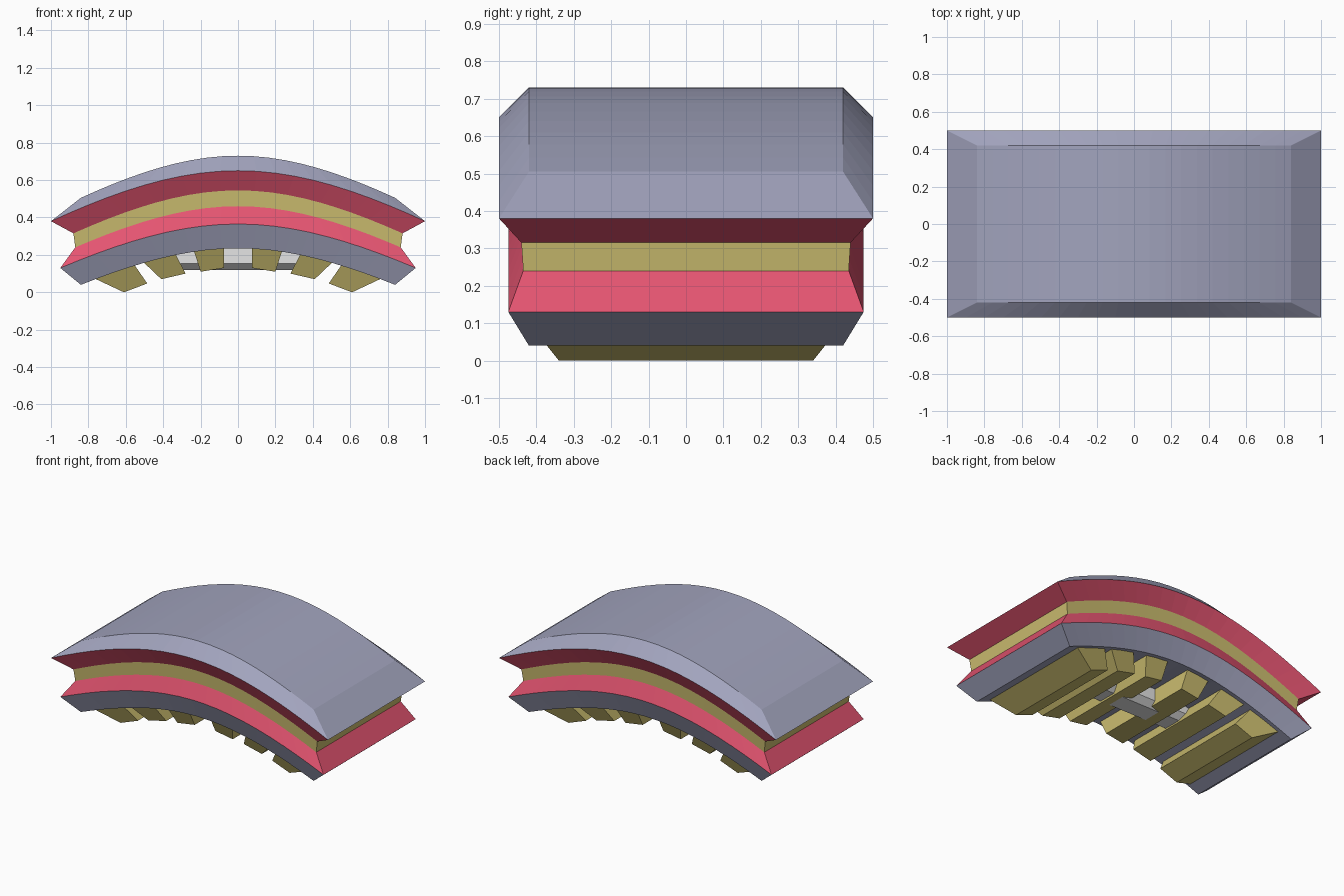
import bpy, bmesh, math

if "Cube" in bpy.data.objects:
    bpy.data.objects.remove(bpy.data.objects["Cube"])

def mat(name, rgb):
    m = bpy.data.materials.new(name)
    m.diffuse_color = (*rgb, 1)
    m.use_nodes = True
    m.node_tree.nodes["Principled BSDF"].inputs["Base Color"].default_value = m.diffuse_color
    return m

GREY = mat("blue_grey", (0.36, 0.37, 0.51))
RED = mat("rose_red", (0.78, 0.09, 0.165))
OLIVE = mat("straw_yellow", (0.60, 0.51, 0.16))
PALE = mat("pale_grey", (0.78, 0.78, 0.78))

def finish(bm, name, mats):
    bmesh.ops.recalc_face_normals(bm, faces=bm.faces)
    me = bpy.data.meshes.new(name)
    bm.to_mesh(me)
    bm.free()
    for m in mats:
        me.materials.append(m)
    ob = bpy.data.objects.new(name, me)
    bpy.context.collection.objects.link(ob)
    return ob

# Arched layered slab: (half x, half y, z at middle, z at ends)
LEVELS = [(0.84, 0.42, 0.73, 0.505), (1.0, 0.5, 0.65, 0.38),
          (0.88, 0.44, 0.545, 0.315), (0.87, 0.435, 0.46, 0.24),
          (0.95, 0.475, 0.365, 0.13), (0.84, 0.42, 0.235, 0.04)]
BAND_MATS = [0, 1, 2, 1, 0]
N = 20

def drop(t):
    return (math.sqrt(1 + t * t) - 1) / (math.sqrt(2) - 1)

bm = bmesh.new()
rings = []
for hx, hy, zm, ze in LEVELS:
    ts = [-1 + 2 * i / N for i in range(N + 1)]
    row = lambda y: [bm.verts.new((hx * t, y, zm + (ze - zm) * drop(t))) for t in ts]
    rings.append(row(-hy) + row(hy)[::-1])
count = len(rings[0])
for k, band in enumerate(BAND_MATS):
    a, b = rings[k], rings[k + 1]
    for i in range(count):
        j = (i + 1) % count
        bm.faces.new((a[i], a[j], b[j], b[i])).material_index = band
for r in (rings[0], rings[-1]):
    for i in range(N):
        bm.faces.new((r[i], r[i + 1], r[count - 2 - i], r[count - 1 - i]))
slab = finish(bm, "arched_slab", [GREY, RED, OLIVE])

# Tapered ribs under the arch: two root points, then two tip points (x, z)
def rib(name, profile, side):
    bm = bmesh.new()
    front, back = [], []
    for i, (x, z) in enumerate(profile):
        y = 0.40 if i < 2 else 0.34
        front.append(bm.verts.new((side * x, -y, z)))
        back.append(bm.verts.new((side * x, y, z)))
    bm.faces.new(front)
    bm.faces.new(back[::-1])
    for i in range(4):
        j = (i + 1) % 4
        bm.faces.new((front[i], back[i], back[j], front[j]))
    finish(bm, name, [OLIVE])

RIBS = {"inner_rib": [(0.075, 0.245), (0.24, 0.235), (0.20, 0.11), (0.075, 0.13)],
        "middle_rib": [(0.34, 0.215), (0.51, 0.165), (0.41, 0.07), (0.28, 0.10)],
        "outer_rib": [(0.56, 0.155), (0.77, 0.075), (0.61, 0.0), (0.485, 0.047)]}
for name, profile in RIBS.items():
    for side, label in ((-1, "left"), (1, "right")):
        rib(f"{label}_{name}", profile, side)

# Pale cross bar with chamfered underside
bm = bmesh.new()
prof = [(-0.1, 0.27), (0.1, 0.27), (0.1, 0.155), (0.06, 0.12), (-0.06, 0.12), (-0.1, 0.155)]
ends = [[bm.verts.new((x, y, min(z, 0.24))) for y, z in prof] for x in (-0.34, 0.34)]
for e in ends:
    bm.faces.new(e)
for i in range(6):
    j = (i + 1) % 6
    bm.faces.new((ends[0][i], ends[1][i], ends[1][j], ends[0][j]))
finish(bm, "cross_bar", [PALE])
